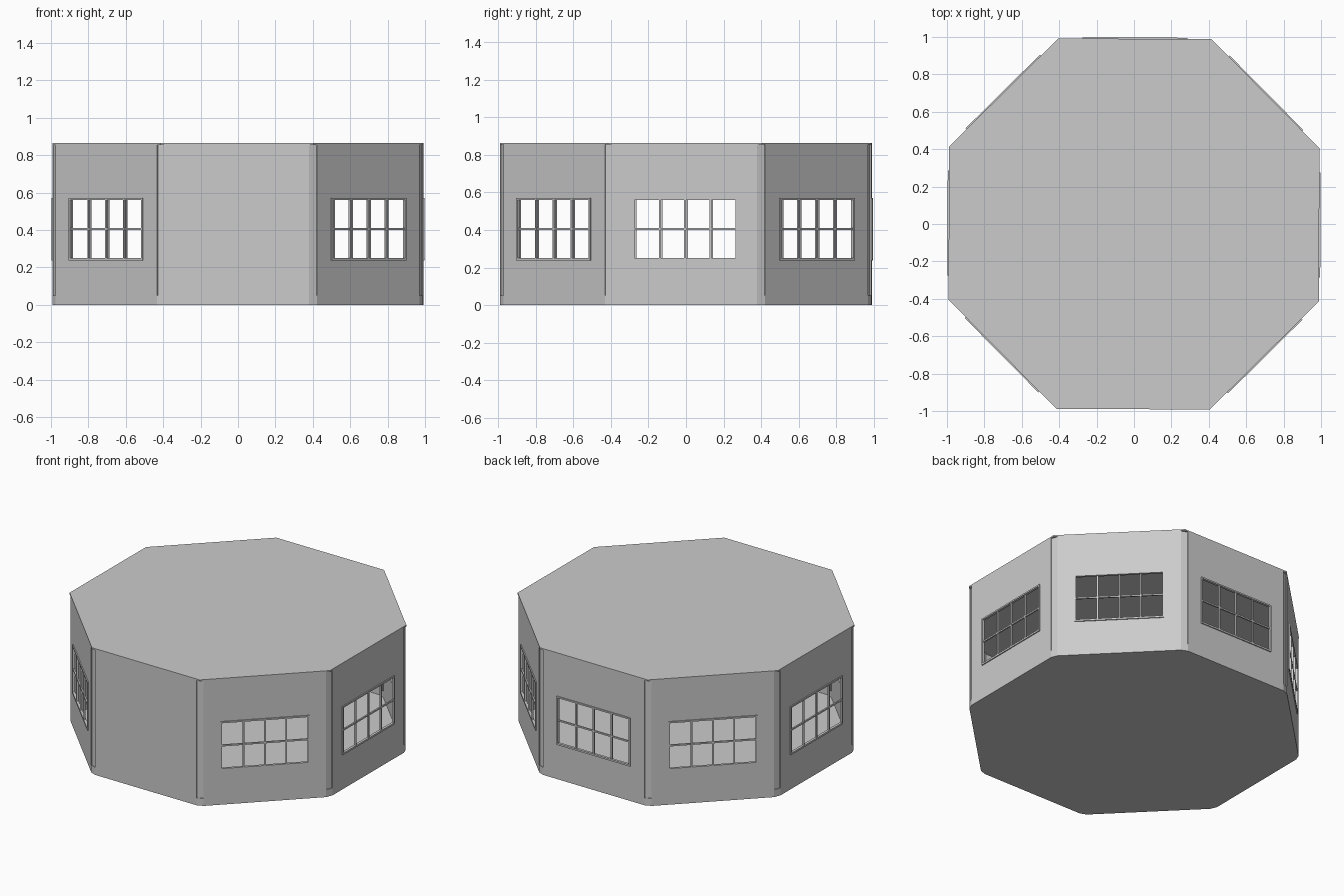
import bpy, bmesh
from math import pi, tan, sin, cos, radians
from mathutils import Matrix

if "Cube" in bpy.data.objects:
    bpy.data.objects.remove(bpy.data.objects["Cube"])

N = 8
AP = 0.99                      # distance from centre to each wall face
HEIGHT = 0.865
T = 0.01                       # wall thickness
CUT = 0.025                    # corner chamfer, measured along the wall
HALF = AP * tan(pi / N) - CUT  # half width of a wall panel
WIN_W, WIN_LO, WIN_HI = 0.27, 0.25, 0.56
SKEW = radians(-0.3)


def finish(name, bm, angle=0.0):
    """Turn a bmesh into an object facing the given angle (0 = front)."""
    bmesh.ops.recalc_face_normals(bm, faces=bm.faces)
    me = bpy.data.meshes.new(name)
    bm.to_mesh(me)
    bm.free()
    ob = bpy.data.objects.new(name, me)
    ob.rotation_euler.z = angle + SKEW
    bpy.context.collection.objects.link(ob)
    return ob


def box(bm, x0, x1, y0, y1, z0, z1):
    m = Matrix.Translation(((x0 + x1) / 2, (y0 + y1) / 2, (z0 + z1) / 2))
    m = m @ Matrix.Diagonal((x1 - x0, y1 - y0, z1 - z0, 1))
    bmesh.ops.create_cube(bm, size=1, matrix=m)


def slab(name, pts, z0, z1):
    bm = bmesh.new()
    face = bm.faces.new([bm.verts.new((x, y, z0)) for x, y in pts])
    ext = bmesh.ops.extrude_face_region(bm, geom=[face])
    bm_up = [v for v in ext['geom'] if isinstance(v, bmesh.types.BMVert)]
    bmesh.ops.translate(bm, verts=bm_up, vec=(0, 0, z1 - z0))
    # extrusion keeps the starting face, so the slab is closed
    return finish(name, bm)


def wall(name, angle, has_window):
    bm = bmesh.new()
    if not has_window:
        box(bm, -HALF, HALF, -AP, -AP + T, 0, HEIGHT - T)
        return finish(name, bm, angle)

    def loop(w, lo, hi, y):
        return [bm.verts.new((x, y, z)) for x, z in
                ((-w, lo), (w, lo), (w, hi), (-w, hi))]
    rings = [loop(HALF, 0, HEIGHT - T, -AP),
             loop(WIN_W, WIN_LO, WIN_HI, -AP),
             loop(WIN_W, WIN_LO, WIN_HI, -AP + T),
             loop(HALF, 0, HEIGHT - T, -AP + T)]
    for k in range(4):
        a, b = rings[k], rings[(k + 1) % 4]
        for i in range(4):
            j = (i + 1) % 4
            bm.faces.new((a[i], a[j], b[j], b[i]))
    return finish(name, bm, angle)


def window(name, angle):
    bm = bmesh.new()
    yo, yi = -AP - 0.007, -AP + 0.001
    # outer trim: two jambs, sill and head
    for s in (-1, 1):
        a, b = sorted((s * WIN_W, s * (WIN_W + 0.01)))
        box(bm, a, b, yo, yi, WIN_LO - 0.012, WIN_HI + 0.01)
    box(bm, -WIN_W, WIN_W, yo, yi, WIN_LO - 0.012, WIN_LO)
    box(bm, -WIN_W, WIN_W, yo, yi, WIN_HI, WIN_HI + 0.01)
    # glazing bars
    for i in (-1, 0, 1):
        x = i * WIN_W / 2
        box(bm, x - 0.005, x + 0.005, -AP - 0.005, -AP + 0.007, WIN_LO, WIN_HI)
    zm = (WIN_LO + WIN_HI) / 2
    box(bm, -WIN_W, WIN_W, -AP - 0.004, -AP + 0.006, zm - 0.005, zm + 0.005)
    return finish(name, bm, angle)


def corner(angle, i):
    r = HALF * sin(pi / N) + AP * cos(pi / N)
    w = CUT * cos(pi / N)
    # recessed corner strip above a flush foot
    bm = bmesh.new()
    box(bm, -w, w, -r + 0.005, -r + 0.005 + T, 0.05, HEIGHT - T)
    finish(f"corner_post_{i}", bm, angle)
    bm = bmesh.new()
    box(bm, -w, w, -r, -r + T, 0, 0.05)
    finish(f"corner_foot_{i}", bm, angle)


# walls, windows and corners; the front wall is plain
for i in range(N):
    ang = i * 2 * pi / N
    wall(f"wall_{i}", ang, i > 0)
    if i > 0:
        window(f"window_{i}", ang)
    corner(ang + pi / N, i)

# roof: sharp octagon over the chamfered walls
R = AP / cos(pi / N)
slab("roof", [(R * cos((i + .5) * 2 * pi / N), R * sin((i + .5) * 2 * pi / N))
              for i in range(N)], HEIGHT - T, HEIGHT)

# floor: octagon with clipped corners
pts = []
for i in range(N):
    a = i * 2 * pi / N
    for s in (-HALF, HALF):
        pts.append((AP * cos(a) - s * sin(a), AP * sin(a) + s * cos(a)))
slab("floor", pts, 0, 0.006)
